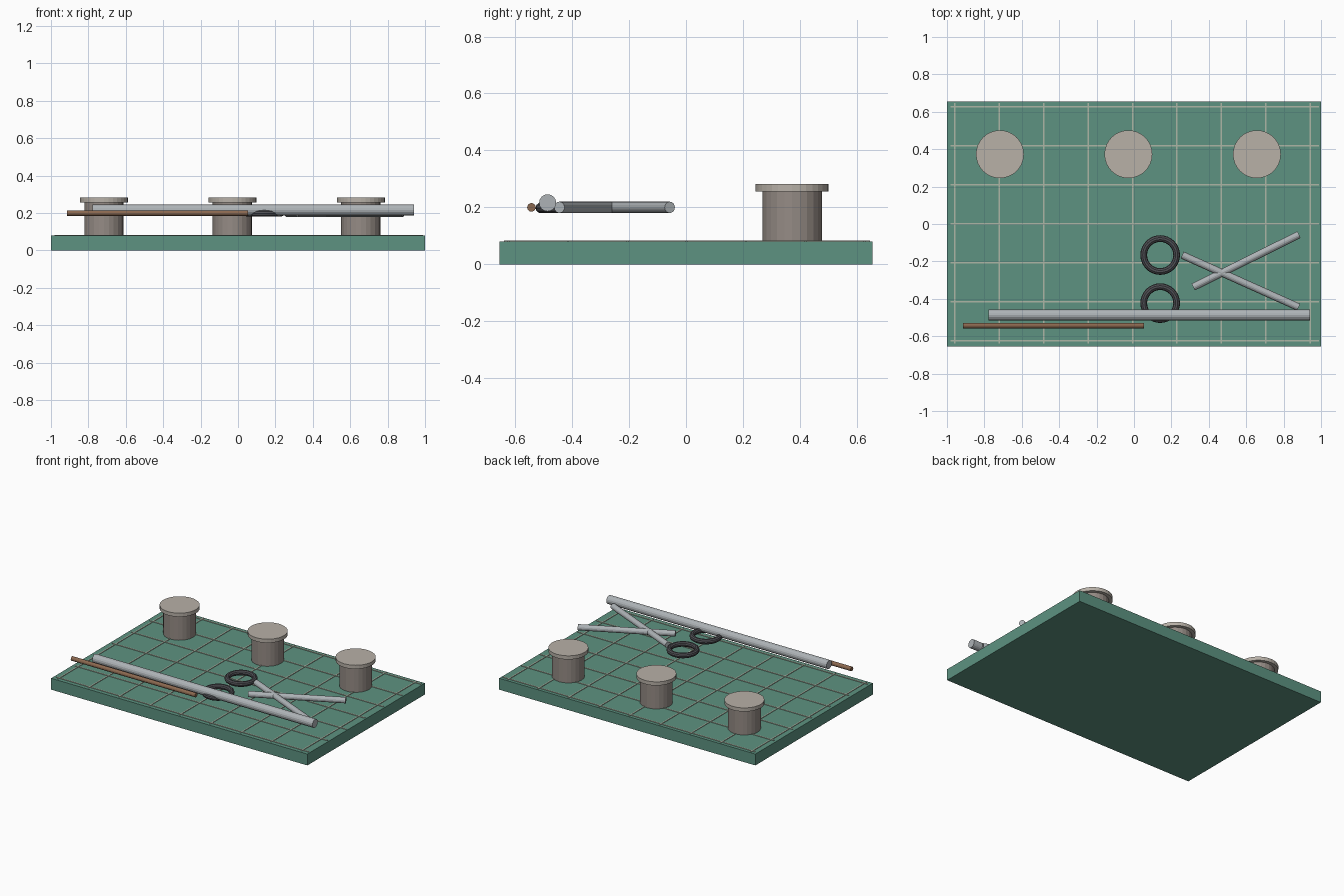
import bpy
from mathutils import Vector

if "Cube" in bpy.data.objects:
    bpy.data.objects.remove(bpy.data.objects["Cube"])


def material(name, rgb):
    m = bpy.data.materials.new(name)
    m.diffuse_color = (*rgb, 1)
    m.use_nodes = True
    m.node_tree.nodes["Principled BSDF"].inputs["Base Color"].default_value = m.diffuse_color
    return m


GREEN = material("mat_green", (0.11, 0.29, 0.22))
LINE = material("line_pale", (0.42, 0.47, 0.38))
CAP = material("cap_stone", (0.48, 0.44, 0.39))
CORE = material("core_taupe", (0.30, 0.26, 0.235))
STEEL = material("steel", (0.42, 0.45, 0.47))
DARK = material("dark_grip", (0.08, 0.08, 0.09))
BROWN = material("brown_wood", (0.26, 0.14, 0.08))


def finish(name, mat):
    ob = bpy.context.object
    ob.name = name
    ob.data.materials.append(mat)
    return ob


def box(name, center, size, mat):
    bpy.ops.mesh.primitive_cube_add(size=1, location=center)
    bpy.context.object.scale = size
    bpy.ops.object.transform_apply(location=False, rotation=False, scale=True)
    return finish(name, mat)


def rod(name, a, b, radius, mat, sides=16):
    a, b = Vector(a), Vector(b)
    d = b - a
    bpy.ops.mesh.primitive_cylinder_add(
        vertices=sides, radius=radius, depth=d.length, location=(a + b) / 2,
        rotation=d.to_track_quat('Z', 'Y').to_euler())
    return finish(name, mat)


# Cutting mat
box("cutting_mat", (0, 0, 0.04), (2, 1.31, 0.08), GREEN)

# Raised grid lines
for i in range(9):
    box(f"grid_line_y_{i}", (-0.958 + 0.2375 * i, 0.004, 0.081),
        (0.008, 1.285, 0.006), LINE)
for i in range(7):
    box(f"grid_line_x_{i}", (0.004, 0.628 - 0.2085 * i, 0.081),
        (1.97, 0.008, 0.006), LINE)

# Three spools with a wide cap
for i in range(3):
    x, y = -0.717 + 0.687 * i, 0.373
    rod(f"spool_core_{i}", (x, y, 0.075), (x, y, 0.258), 0.105, CORE, 24)
    rod(f"spool_cap_{i}", (x, y, 0.256), (x, y, 0.282), 0.128, CAP, 32)

# Scissors: crossed blades and two finger rings
rod("scissor_blade_a", (0.258, -0.166, 0.2), (0.88, -0.445, 0.2), 0.02, STEEL)
rod("scissor_blade_b", (0.317, -0.337, 0.2), (0.882, -0.057, 0.2), 0.02, STEEL)
for i, y in enumerate((-0.166, -0.423)):
    bpy.ops.mesh.primitive_torus_add(
        major_radius=0.088, minor_radius=0.018, major_segments=32,
        minor_segments=10, location=(0.14, y, 0.198))
    finish(f"scissor_ring_{i}", DARK)
    bpy.ops.object.shade_smooth_by_angle()

# Long steel rod and thin wooden stick
rod("steel_rod", (-0.777, -0.486, 0.216), (0.942, -0.486, 0.216), 0.03, STEEL)
rod("wooden_stick", (-0.915, -0.543, 0.2), (0.053, -0.543, 0.2), 0.015, BROWN)
